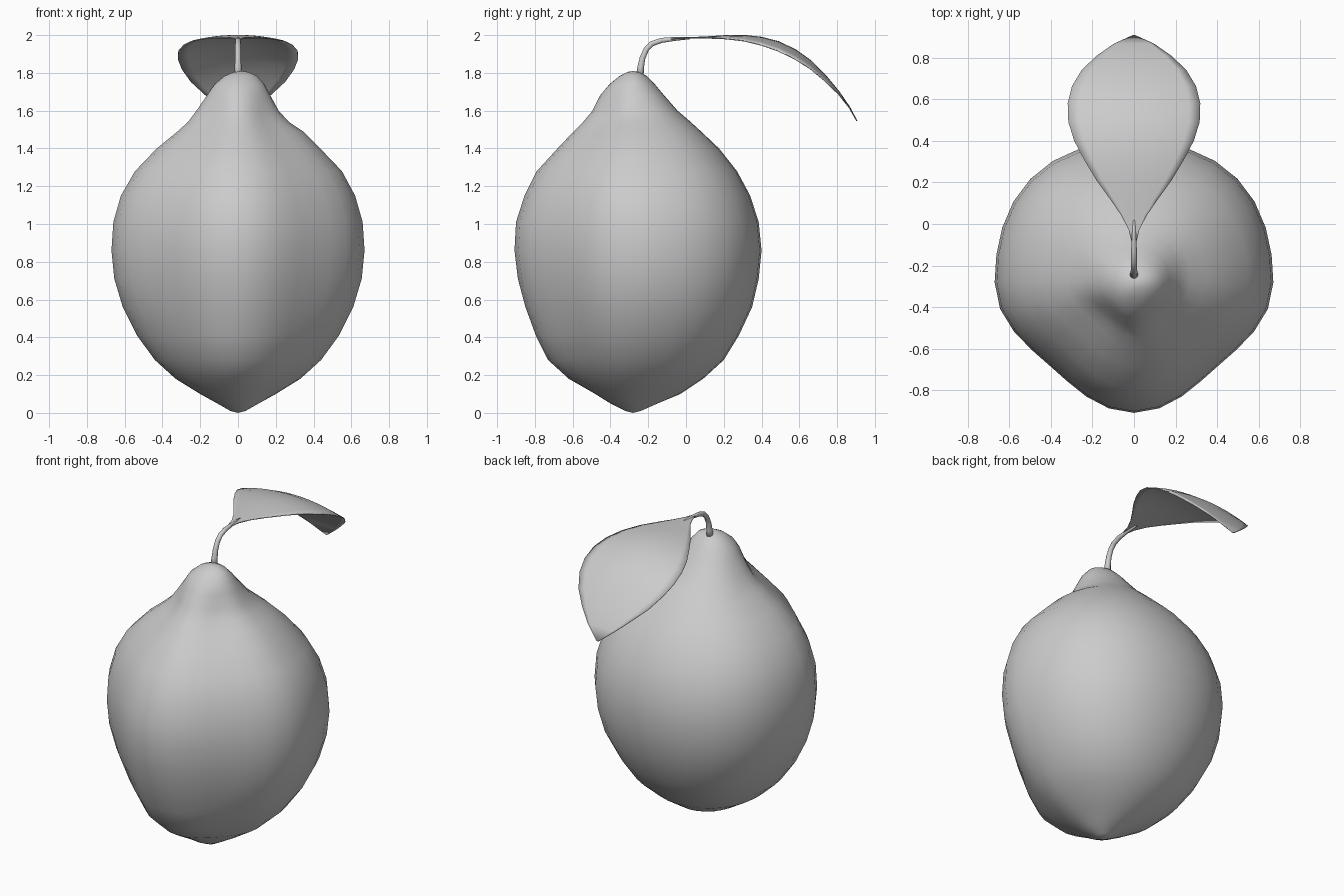
import bpy, bmesh, math
from mathutils import Vector

if "Cube" in bpy.data.objects:
    bpy.data.objects.remove(bpy.data.objects["Cube"])

AXIS_Y = -0.28


def finish(name, bm):
    bmesh.ops.recalc_face_normals(bm, faces=bm.faces)
    me = bpy.data.meshes.new(name)
    bm.to_mesh(me)
    bm.free()
    for p in me.polygons:
        p.use_smooth = True
    ob = bpy.data.objects.new(name, me)
    bpy.context.collection.objects.link(ob)
    return ob


def skin(bm, rings, closed=True):
    for a, b in zip(rings, rings[1:]):
        n = len(a)
        for i in range(n if closed else n - 1):
            j = (i + 1) % n
            bm.faces.new((a[i], a[j], b[j], b[i]))


# Fruit body: height, left, right, front, back reach, front diagonal pinch
body = [
    (0.01, .04, .04, .04, .04, 0), (0.05, .11, .11, .12, .13, 0),
    (0.10, .20, .20, .20, .25, -.04), (0.18, .33, .33, .34, .37, -.08),
    (0.28, .44, .44, .45, .48, -.10), (0.41, .535, .535, .515, .56, -.11),
    (0.56, .61, .61, .57, .63, -.12), (0.71, .655, .655, .61, .665, -.12),
    (0.86, .67, .67, .628, .68, -.12), (1.01, .66, .66, .62, .665, -.12),
    (1.15, .62, .62, .575, .62, -.12), (1.28, .545, .55, .51, .55, -.12),
    (1.40, .43, .435, .40, .455, -.13), (1.49, .32, .345, .315, .36, -.15),
    (1.54, .265, .27, .265, .305, -.16), (1.60, .22, .215, .215, .235, -.12),
    (1.68, .165, .172, .175, .165, -.06), (1.74, .125, .14, .125, .115, 0),
    (1.785, .07, .10, .07, .07, 0), (1.805, .02, .055, .03, .03, 0)]
SEG = 32
bm = bmesh.new()
rings = []
for z, le, ri, fr, ba, pinch in body:
    ring = []
    for i in range(SEG):
        t = 2 * math.pi * i / SEG
        c, s = math.cos(t), math.sin(t)
        a, b = (ri if c > 0 else le), (ba if s > 0 else fr)
        r = 1 / math.sqrt((c / a) ** 2 + (s / b) ** 2)
        r *= 1 + (pinch if s < 0 else -pinch * .35) * math.sin(2 * t) ** 2
        ring.append(bm.verts.new((r * c, AXIS_Y + r * s, z)))
    rings.append(ring)
skin(bm, rings)
for ring, pos in ((rings[0], (0, AXIS_Y, 0)), (rings[-1], (.018, AXIS_Y, 1.81))):
    tip = bm.verts.new(pos)
    for i in range(SEG):
        bm.faces.new((ring[i], ring[(i + 1) % SEG], tip))
finish("fruit_body", bm)

# Stem: tapered tube curving into the leaf
stem = [(-.245, 1.78, .022), (-.24, 1.83, .018), (-.23, 1.88, .016), (-.21, 1.925, .015),
        (-.18, 1.955, .015), (-.13, 1.972, .014), (-.06, 1.98, .011), (.02, 1.984, .006)]
bm = bmesh.new()
rings = []
for k, (y, z, r) in enumerate(stem):
    p, q = stem[max(k - 1, 0)], stem[min(k + 1, len(stem) - 1)]
    d = Vector((0, q[0] - p[0], q[1] - p[1])).normalized()
    n = Vector((0, -d.z, d.y))
    ring = []
    for i in range(10):
        t = 2 * math.pi * i / 10
        ring.append(bm.verts.new(Vector((r * math.cos(t), y, z)) + n * r * math.sin(t)))
    rings.append(ring)
skin(bm, rings)
bm.faces.new(rings[0])
bm.faces.new(rings[-1])
finish("stem", bm)

# Leaf: midrib position (y, z) and half width, edges drooping
leaf = [(-.08, 1.98, .013), (-.03, 1.983, .025), (.04, 1.987, .06), (.12, 1.991, .115),
        (.21, 1.997, .18), (.31, 1.998, .24), (.40, 1.988, .287), (.49, 1.965, .315),
        (.58, 1.922, .318), (.66, 1.865, .298), (.74, 1.785, .25), (.81, 1.70, .175),
        (.865, 1.62, .095), (.905, 1.545, .006)]
bm = bmesh.new()
rows = []
for y, z, w in leaf:
    row = []
    for i in range(-6, 7):
        x = w * i / 6
        row.append(bm.verts.new((x, y, z - .5 * x * x)))
    rows.append(row)
skin(bm, rows, closed=False)
ob = finish("leaf", bm)
mod = ob.modifiers.new("thickness", 'SOLIDIFY')
mod.thickness = .006
mod.offset = 0
